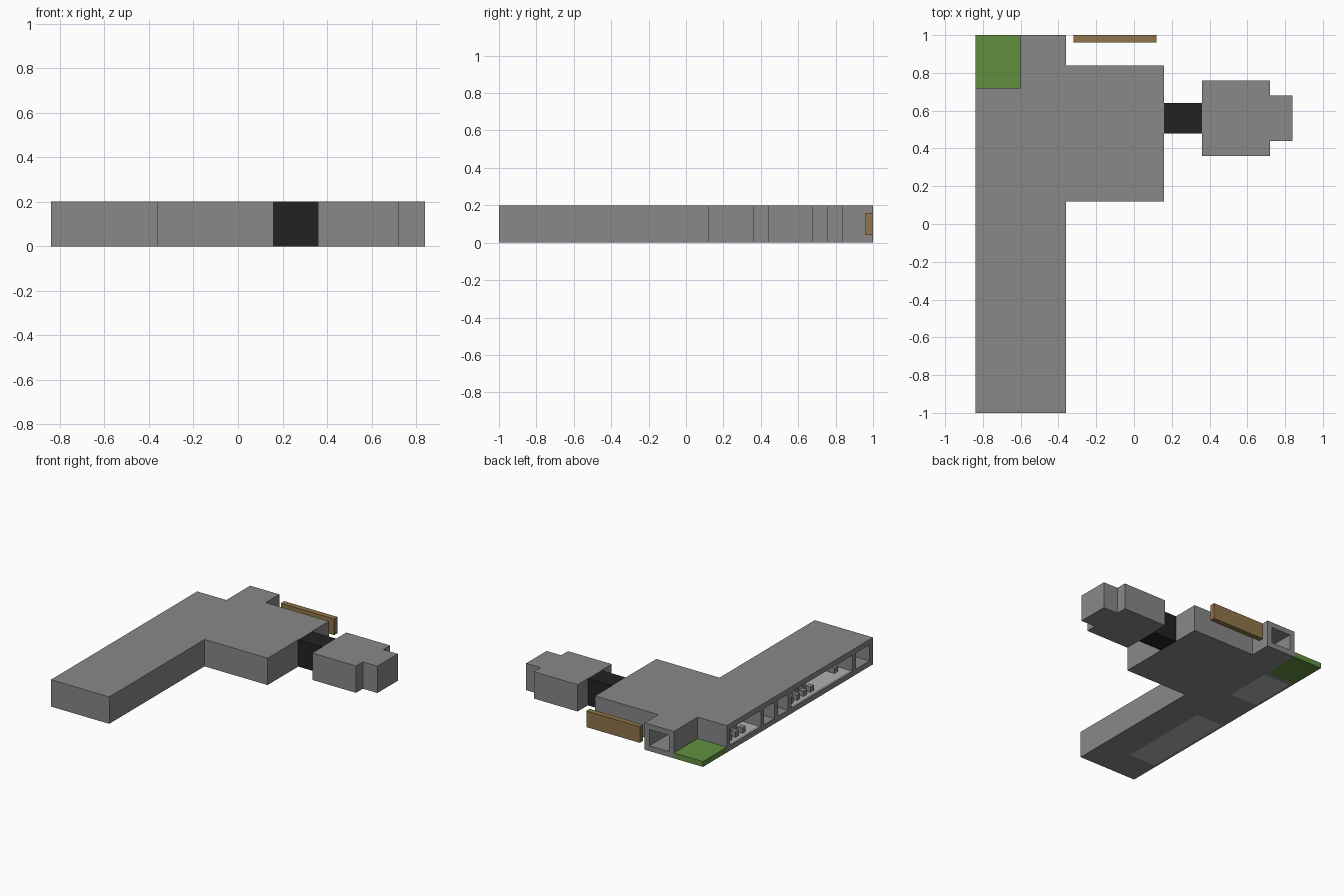
import bpy, bmesh

if "Cube" in bpy.data.objects:
    bpy.data.objects.remove(bpy.data.objects["Cube"], do_unlink=True)


def material(name, rgb):
    m = bpy.data.materials.new(name)
    m.use_nodes = True
    m.diffuse_color = (*rgb, 1)
    m.node_tree.nodes["Principled BSDF"].inputs["Base Color"].default_value = (*rgb, 1)
    return m


GREY = material("wall grey", (0.246, 0.246, 0.246))
LIGHT = material("light floor grey", (0.43, 0.445, 0.445))
BLACK = material("black", (0.016, 0.016, 0.016))
GREEN = material("lawn green", (0.122, 0.275, 0.051))
BROWN = material("board brown", (0.28, 0.178, 0.07))
H = 0.2      # storey height
T = 0.04     # slab and wall thickness


def prism(name, outline, z0, z1, mat):
    """Extrude a plan outline between two heights."""
    bm = bmesh.new()
    base = bm.faces.new([bm.verts.new((x, y, z0)) for x, y in outline])
    top = bmesh.ops.extrude_face_region(bm, geom=[base])["geom"]
    verts = [v for v in top if isinstance(v, bmesh.types.BMVert)]
    bmesh.ops.translate(bm, verts=verts, vec=(0, 0, z1 - z0))
    bmesh.ops.recalc_face_normals(bm, faces=bm.faces)
    mesh = bpy.data.meshes.new(name)
    bm.to_mesh(mesh)
    bm.free()
    mesh.materials.append(mat)
    obj = bpy.data.objects.new(name, mesh)
    bpy.context.collection.objects.link(obj)
    return obj


def box(name, x, y, z, mat):
    return prism(name, [(x[0], y[0]), (x[1], y[0]), (x[1], y[1]), (x[0], y[1])], *z, mat)


def cut(target, x, y, z):
    tool = box("cutter", x, y, z, GREY)
    tool.hide_render = True
    mod = target.modifiers.new("cut", "BOOLEAN")
    mod.operation, mod.solver, mod.object = "DIFFERENCE", "EXACT", tool
    bpy.context.view_layer.objects.active = target
    bpy.ops.object.modifier_apply(modifier=mod.name)
    bpy.data.objects.remove(tool, do_unlink=True)


# Main building: long wing, hall and rear room in one outline
WEST, BACK = -0.84, -0.60
building = prism("main_building", [
    (WEST, -1), (-0.36, -1), (-0.36, 0.12), (0.16, 0.12), (0.16, 0.84),
    (-0.36, 0.84), (-0.36, 1), (BACK, 1), (BACK, 0.72), (WEST, 0.72)], 0, H, GREY)

# Open rooms along the side of the wing
big_rooms = {"front": (-0.76, -0.04), "rear": (0.32, 0.68)}
small_rooms = [(-0.96, -0.80), (0.0, 0.12), (0.16, 0.28)]
for span in list(big_rooms.values()) + small_rooms:
    cut(building, (WEST - 0.1, BACK), span, (T, H - T))
cut(building, (-0.56, -0.40), (0.76, 1.1), (T, H - T))

# Light floors set into the two big rooms
for name, span in big_rooms.items():
    x = (WEST + 0.02, BACK)
    cut(building, x, span, (-0.1, T + 0.02))
    box(name + "_room_floor", x, span, (0, T), LIGHT)

# Stepped rows of seats, with gaps between seats
for name, start, rows in (("front", -0.08, 4), ("rear", 0.64, 3)):
    for r in range(rows):
        y1 = start - r * 0.08
        for s in range(3):
            x0 = WEST + 0.04 + s * 0.07
            box(f"{name}_seat", (x0, x0 + T), (y1 - T, y1), (T, 2 * T), GREY)

# Desks in the small rooms and at the end of the front room
for y in (0.04, 0.20, -0.70):
    box("desk", (-0.76, -0.68), (y, y + T), (T, 2 * T), GREY)

# Lawn in the corner and the free-standing board
box("lawn", (WEST, BACK), (0.72, 1), (0, T), GREEN)
box("board", (-0.32, 0.12), (0.96, 1), (T, H - T), BROWN)

# Connecting passage and outer block
box("passage", (0.16, 0.36), (0.48, 0.64), (0, H), BLACK)
prism("outer_block", [
    (0.36, 0.36), (0.72, 0.36), (0.72, 0.44), (0.84, 0.44),
    (0.84, 0.68), (0.72, 0.68), (0.72, 0.76), (0.36, 0.76)], 0, H, GREY)
